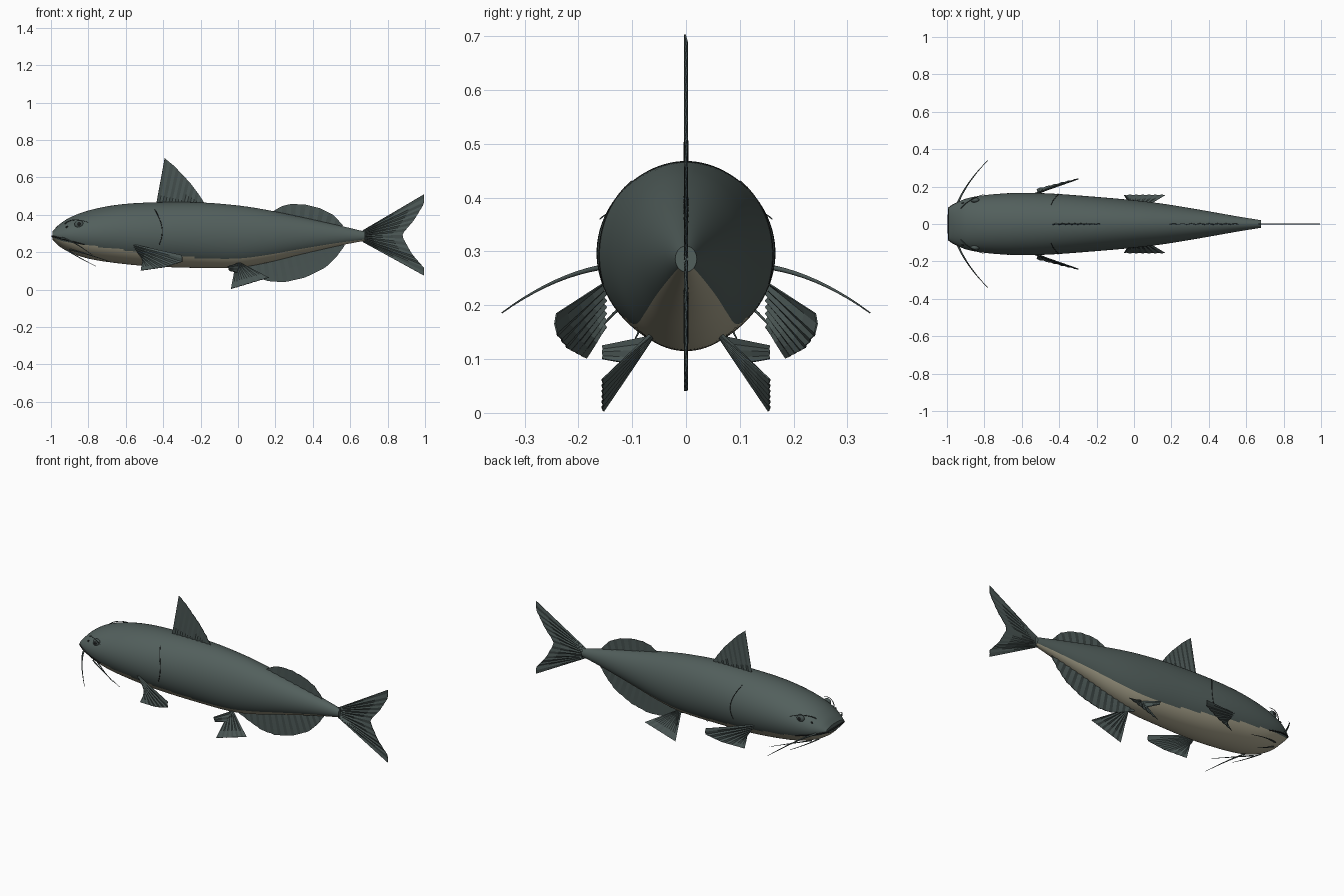
import bpy, math
from mathutils import Vector as V

if "Cube" in bpy.data.objects:
    bpy.data.objects.remove(bpy.data.objects["Cube"])


def mat(name, rgb):
    m = bpy.data.materials.new(name)
    m.diffuse_color = (*rgb, 1)
    m.use_nodes = True
    m.node_tree.nodes["Principled BSDF"].inputs["Base Color"].default_value = m.diffuse_color
    return m


SKIN = mat("slate_skin", (0.085, 0.115, 0.108))
BELLY = mat("cream_belly", (0.42, 0.39, 0.28))
FIN = mat("dark_fin", (0.068, 0.092, 0.088))
DARK = mat("near_black", (0.012, 0.014, 0.014))


def make(name, verts, faces, mats, smooth=True):
    me = bpy.data.meshes.new(name)
    me.from_pydata([tuple(v) for v in verts], [], faces)
    for m in mats:
        me.materials.append(m)
    me.polygons.foreach_set("use_smooth", [smooth] * len(me.polygons))
    me.update()
    ob = bpy.data.objects.new(name, me)
    bpy.context.collection.objects.link(ob)
    return ob


def mirror(ob):
    m = ob.modifiers.new("mirror", 'MIRROR')
    m.use_axis = (False, True, False)
    return ob


# Body stations: x, top z, bottom z, half width
ST = [(-0.992, .312, .268, .085), (-0.96, .345, .235, .108), (-0.90, .385, .200, .135),
      (-0.80, .423, .166, .154), (-0.65, .453, .142, .165), (-0.47, .466, .125, .164),
      (-0.20, .466, .116, .145), (0.00, .450, .118, .127), (0.15, .427, .143, .109),
      (0.33, .390, .187, .080), (0.545, .342, .236, .042), (0.68, .310, .262, .020)]


def section(x):
    """Smooth (cubic) interpolation of the body stations."""
    x = min(max(x, ST[0][0]), ST[-1][0])
    i = max(k for k in range(len(ST) - 1) if ST[k][0] <= x)
    a, b = ST[i], ST[i + 1]
    p, q = ST[max(i - 1, 0)], ST[min(i + 2, len(ST) - 1)]
    h = b[0] - a[0]
    t = (x - a[0]) / h
    out = []
    for c in (1, 2, 3):
        ma = (b[c] - p[c]) / (b[0] - p[0]) * h
        mb = (q[c] - a[c]) / (q[0] - a[0]) * h
        out.append((2*t**3 - 3*t**2 + 1) * a[c] + (t**3 - 2*t**2 + t) * ma
                   + (3*t**2 - 2*t**3) * b[c] + (t**3 - t**2) * mb)
    return out


def skin(x, ang):
    top, bot, w = section(x)
    return V((x, w * math.cos(ang), (top + bot) / 2 + (top - bot) / 2 * math.sin(ang)))


def skin_z(x, z, out=0.0):
    """Point on the +y flank at height z."""
    top, bot, w = section(x)
    s = max(-1, min(1, (z - (top + bot) / 2) / ((top - bot) / 2)))
    p = skin(x, math.asin(s))
    return p + V((0, out, 0))


# Body with pale belly chosen by height on the section
NS, NR = 110, 96
verts, faces = [], []
for i in range(NS + 1):
    x = ST[0][0] + (ST[-1][0] - ST[0][0]) * (i / NS) ** 1.2
    verts += [skin(x, 2 * math.pi * j / NR) for j in range(NR)]
for i in range(NS):
    for j in range(NR):
        k = (j + 1) % NR
        faces.append((i*NR + j, i*NR + k, (i+1)*NR + k, (i+1)*NR + j))
faces += [tuple(range(NR))[::-1], tuple(NS * NR + j for j in range(NR))]
body = make("body", verts, faces, [SKIN, BELLY])
for f in body.data.polygons:
    top, bot, w = section(f.center.x)
    s = (f.center.z - (top + bot) / 2) / ((top - bot) / 2)
    limit = -0.45 - 0.25 * min(1, max(0, (f.center.x + 0.8) / 0.6))
    if s < limit:
        f.material_index = 1
for f in list(body.data.polygons)[-2:]:
    f.use_smooth = False
    f.material_index = 0


def resample(pts, n):
    pts = [V(p) for p in pts]
    L = [0]
    for a, b in zip(pts, pts[1:]):
        L.append(L[-1] + (b - a).length)
    out = []
    for i in range(n):
        d = L[-1] * i / (n - 1)
        k = max(j for j in range(len(pts) - 1) if L[j] <= d + 1e-9)
        out.append(pts[k].lerp(pts[k + 1], min(1, (d - L[k]) / max(L[k + 1] - L[k], 1e-9))))
    return out


def fin(name, base, edge, rays, amp=0.003, paired=False):
    """Corrugated membrane between a base line and an outer edge."""
    if len(base[0]) == 2:
        base = [(x, 0, z) for x, z in base]
        edge = [(x, 0, z) for x, z in edge]
    n = rays * 2 + 1
    A, B = resample(base, n), resample(edge, n)
    nrm = (B[0] - A[0]).cross(B[-1] - A[0])
    nrm = nrm.normalized() if nrm.length > 1e-4 else V((0, 1, 0))
    vs, fs, rows = [], [], 4
    for i in range(n):
        for r in range(rows + 1):
            off = amp * (1 if i % 2 else -1) * (1 - 0.4 * r / rows)
            vs.append(A[i].lerp(B[i], r / rows) + nrm * off)
    w = rows + 1
    for i in range(n - 1):
        for r in range(rows):
            fs.append((i*w + r, (i+1)*w + r, (i+1)*w + r + 1, i*w + r + 1))
    ob = make(name, vs, fs, [FIN], False)
    s = ob.modifiers.new("thickness", 'SOLIDIFY')
    s.thickness, s.offset = 0.003, 0
    return mirror(ob) if paired else ob


# Middle fins
fin("dorsal_fin", [(-.44, .44), (-.18, .44)],
    [(-.392, .703), (-.34, .66), (-.255, .57), (-.21, .51), (-.178, .46)], 8)
fin("adipose_fin", [(.19, .40), (.36, .37), (.555, .325)],
    [(.19, .42), (.23, .445), (.28, .458), (.36, .455), (.44, .435), (.51, .40), (.56, .345)], 8)
fin("anal_fin", [(-.01, .14), (.15, .16), (.565, .25)],
    [(.0, .11), (.08, .075), (.16, .045), (.25, .04), (.36, .065), (.47, .12), (.53, .18), (.57, .235)], 14)
fin("tail_fin", [(.665, .315), (.665, .257)],
    [(.995, .51), (.995, .46), (.94, .37), (.88, .30), (.88, .28), (.93, .19), (.995, .115), (.995, .075)], 12, .0025)

# Paired fins
fin("pectoral_fin", [(-.57, .150, .245), (-.51, .150, .16)],
    [(-.30, .242, .185), (-.295, .242, .15), (-.39, .220, .12), (-.52, .187, .102)], 7, .003, True)
fin("pelvic_fin", [(.012, .065, .145), (-.012, .065, .138)],
    [(.165, .155, .065), (-.038, .155, .004)], 6, .003, True)
fin("pelvic_fin_lobe", [(.0, .07, .142), (.0, .10, .09)],
    [(-.055, .155, .125), (-.045, .155, .10)], 2, .002, True)


def tube(name, pts, r0, r1, m, paired=True):
    cu = bpy.data.curves.new(name, 'CURVE')
    cu.dimensions = '3D'
    cu.bevel_depth, cu.bevel_resolution, cu.use_fill_caps = 1, 2, True
    sp = cu.splines.new('POLY')
    sp.points.add(len(pts) - 1)
    for i, p in enumerate(pts):
        sp.points[i].co = (*p, 1)
        sp.points[i].radius = r0 + (r1 - r0) * i / (len(pts) - 1)
    cu.materials.append(m)
    ob = bpy.data.objects.new(name, cu)
    bpy.context.collection.objects.link(ob)
    return mirror(ob) if paired else ob


def arc(a, b, c, n=12):
    a, b, c = V(a), V(b), V(c)
    return [a*(1-t)**2 + b*2*t*(1-t) + c*t*t for t in (i / n for i in range(n + 1))]


# Barbels
tube("long_barbel", arc((-.945, .105, .275), (-.90, .22, .275), (-.78, .342, .186)), .006, .0012, FIN)
tube("outer_chin_barbel", arc((-.90, .09, .215), (-.80, .14, .19), (-.67, .165, .145)), .004, .001, FIN)
tube("inner_chin_barbel", arc((-.92, .05, .215), (-.85, .08, .17), (-.76, .10, .125)), .004, .001, FIN)
tube("nose_barbel", arc((-.925, .085, .352), (-.89, .13, .39), (-.80, .160, .36)), .003, .001, FIN)

# Mouth line round the snout and gill seam
side = [skin_z(-.99 + .17 * t / 10, .285 - .045 * t / 10) for t in range(11)]
tube("mouth_line", [V((-.993, 0, .285))] + side, .005, .003, DARK)
tube("gill_seam", [skin_z(-.445 + .04 * math.sin(math.pi * t / 16 * .8), .43 - .19 * t / 16)
                   for t in range(17)], .002, .002, DARK)


def ball(name, loc, scale, m):
    bpy.ops.mesh.primitive_uv_sphere_add(segments=24, ring_count=12, radius=1)
    ob = bpy.context.object
    ob.name = ob.data.name = name
    for v in ob.data.vertices:
        v.co = V((v.co.x * scale[0], v.co.y * scale[1], v.co.z * scale[2])) + V(loc)
    ob.data.materials.append(m)
    bpy.ops.object.shade_smooth()
    return mirror(ob)


# Eyes and nostrils
e = skin_z(-.85, .35)
ball("eye", e, (.024, .014, .022), FIN)
ball("pupil", e + V((0, .008, .001)), (.012, .0085, .012), DARK)
ball("nostril", skin_z(-.915, .335), (.007, .004, .006), DARK)
